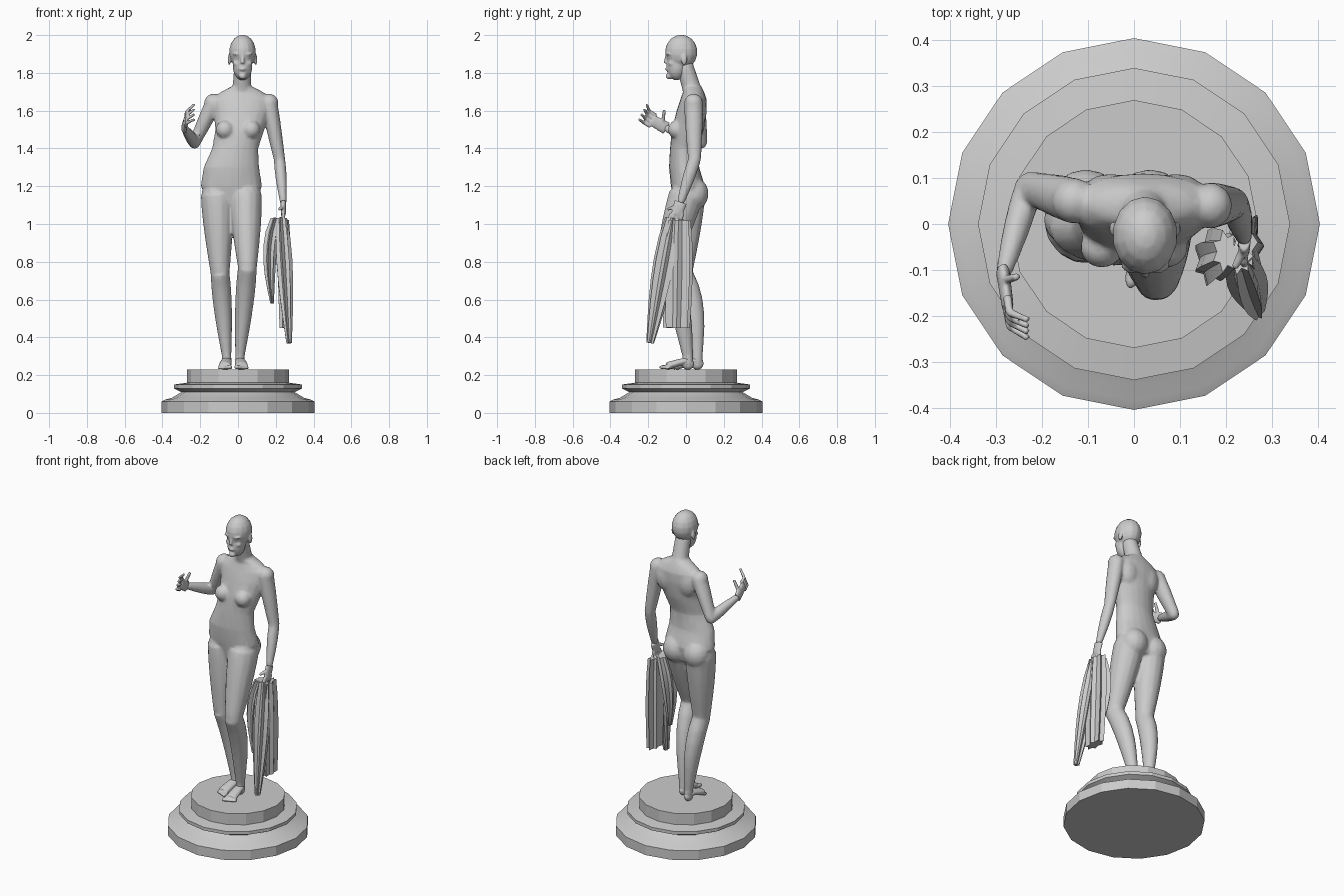
import bpy
import bmesh
from math import cos, sin, pi
from mathutils import Vector, Matrix

cube = bpy.data.objects.get("Cube")
if cube:
    bpy.data.objects.remove(cube, do_unlink=True)

stone = bpy.data.materials.new("grey_stone")
stone.use_nodes = True
stone.diffuse_color = (0.6, 0.6, 0.6, 1)
stone.node_tree.nodes["Principled BSDF"].inputs["Base Color"].default_value = stone.diffuse_color

RIGHT, FRONT, UP = Vector((1, 0, 0)), Vector((0, -1, 0)), Vector((0, 0, 1))
DECK = 0.23


def skin(bm, rings):
    """Bridge a row of vertex rings and cap both ends."""
    for lower, upper in zip(rings, rings[1:]):
        for k in range(len(lower)):
            bm.faces.new((lower[k - 1], lower[k], upper[k], upper[k - 1]))
    bm.faces.new(rings[0])
    bm.faces.new(rings[-1])


def ring(bm, centre, across, outward, sides, pleat=0):
    """Make an elliptical ring; pleat pulls every second vertex inward."""
    verts = []
    for k in range(sides):
        angle = 2 * pi * k / sides
        offset = across * cos(angle) + outward * sin(angle)
        verts.append(bm.verts.new(centre + offset * (1 - pleat * (k % 2))))
    return verts


def limb(bm, start, end, first, last, flat=1, bulge=0, bow=Vector(), sides=14, pleat=0):
    """Taper between two points, swelling by bulge and bending by bow midway."""
    along = (end - start).normalized()
    across = (RIGHT - along * along.dot(RIGHT)).normalized()
    outward = along.cross(across)
    rings = []
    steps = 6
    for i in range(steps + 1):
        t = i / steps
        swell = sin(pi * t ** 0.8)
        radius = first + (last - first) * t + bulge * swell
        centre = start.lerp(end, t) + bow * swell
        rings.append(ring(bm, centre, across * radius, outward * radius * flat, sides, pleat))
    skin(bm, rings)


def blob(bm, centre, *radii):
    """Add an ellipsoid, or a ball when one radius is given."""
    scale = radii if len(radii) == 3 else radii * 3
    place = Matrix.Translation(centre) @ Matrix.Diagonal((*scale, 1))
    bmesh.ops.create_uvsphere(bm, u_segments=14, v_segments=9, radius=1, matrix=place)


def finish(bm, name, voxel=None):
    """Turn the parts into one object, fused into a single skin if asked."""
    bmesh.ops.recalc_face_normals(bm, faces=bm.faces)
    mesh = bpy.data.meshes.new(name)
    bm.to_mesh(mesh)
    bm.free()
    mesh.materials.append(stone)
    obj = bpy.data.objects.new(name, mesh)
    bpy.context.collection.objects.link(obj)
    if voxel:
        remesh = obj.modifiers.new("Fuse", 'REMESH')
        remesh.mode = 'VOXEL'
        remesh.voxel_size = voxel
        remesh.use_smooth_shade = True
        smooth = obj.modifiers.new("Soften", 'SMOOTH')
        smooth.iterations = 3
        facet = obj.modifiers.new("Facet", 'DECIMATE')
        facet.ratio = 0.2
    else:
        bpy.ops.object.select_all(action='DESELECT')
        obj.select_set(True)
        bpy.context.view_layer.objects.active = obj
        bpy.ops.object.shade_smooth_by_angle(angle=pi / 9)


def leg(bm, hip, knee, ankle):
    """Thigh, knee, calf and ankle."""
    blob(bm, hip, 0.085)
    limb(bm, hip, knee, 0.087, 0.05, flat=1.07, bulge=0.006)
    blob(bm, knee, 0.05)
    limb(bm, knee, ankle, 0.05, 0.025, flat=1.15, bulge=0.009, bow=FRONT * -0.025)
    limb(bm, ankle, ankle - UP * 0.05, 0.025, 0.027, flat=1.15)


def arm(bm, shoulder, elbow, wrist):
    """Shoulder, upper arm, elbow and forearm."""
    blob(bm, shoulder, 0.05)
    limb(bm, shoulder, elbow, 0.044, 0.03, flat=1.15, bulge=0.002)
    blob(bm, elbow, 0.031)
    limb(bm, elbow, wrist, 0.03, 0.017, flat=1.1, bulge=0.005)


def hand(name, wrist, reach, span, curl):
    """Flat palm, four bent fingers and a thumb."""
    bm = bmesh.new()
    palm = wrist + reach
    limb(bm, wrist - reach * 0.1, palm, 0.015, 0.013, flat=2.3)
    for k in range(4):
        root = palm + span * (k / 3 - 0.5) - reach * 0.1
        knuckle = root + reach * 0.5
        limb(bm, root, knuckle, 0.01, 0.009, sides=8)
        limb(bm, knuckle, knuckle + curl + span * (k / 9 - 0.2), 0.009, 0.007, sides=8)
    base = wrist + reach * 0.3 + span * 0.3
    limb(bm, base, base + (span + curl) * 0.7, 0.011, 0.008, sides=8)
    finish(bm, name, voxel=0.004)


def foot(name, ankle, side):
    """Heel, instep and five toes, splayed slightly outward."""
    bm = bmesh.new()
    heel = Vector((ankle.x, ankle.y, DECK + 0.03))
    ball = heel + FRONT * 0.11 + RIGHT * side * 0.01 - UP * 0.012
    blob(bm, heel, 0.025, 0.034, 0.032)
    limb(bm, heel + UP * 0.02, ball, 0.026, 0.034, flat=0.6, bulge=0.002)
    for k in range(5):
        toe = ball + RIGHT * side * 0.014 * (k - 2) + FRONT * (0.018 - 0.005 * k)
        size = 0.012 - 0.001 * k
        blob(bm, Vector((toe.x, toe.y, DECK + size)), size, size * 2, size)
    finish(bm, name, voxel=0.005)


# Stepped round plinth
bm = bmesh.new()
steps = [(0.405, 0), (0.405, 0.06), (0.385, 0.07), (0.35, 0.08), (0.3, 0.11),
         (0.34, 0.13), (0.34, 0.15), (0.27, 0.16), (0.27, DECK)]
skin(bm, [ring(bm, UP * height, RIGHT * radius, FRONT * radius, 16) for radius, height in steps])
finish(bm, "plinth")

# Torso rings from crotch to neck: centre, then half width and half depth
bm = bmesh.new()
torso = [(-.03, .01, 1.1, .11, .07), (-.035, .01, 1.2, .163, .09), (-.035, -.01, 1.3, .147, .08),
         (-.015, -.01, 1.4, .122, .075), (.01, .01, 1.5, .13, .085), (.02, .03, 1.6, .15, .08),
         (.02, .04, 1.66, .16, .07), (.02, .04, 1.7, .11, .055), (.02, .03, 1.73, .05, .05)]
skin(bm, [ring(bm, Vector(centre), RIGHT * width, FRONT * depth, 20)
          for *centre, width, depth in torso])
limb(bm, Vector((.02, .035, 1.7)), Vector((.025, -.01, 1.85)), 0.05, 0.045)
for side in (-1, 1):
    blob(bm, (side * .07, -.05, 1.5), .048, .046, .048)
    blob(bm, (side * .07 - .035, .045, 1.16), .08, .075, .085)
    blob(bm, (side * .07 + .02, .06, 1.6), .07, .05, .09)

# Straight right leg, bent left leg, raised right arm and hanging left arm
right_ankle, left_ankle = Vector((-.06, .06, .3)), Vector((.01, .01, .3))
right_wrist, left_wrist = Vector((-.285, -.11, 1.51)), Vector((.24, -.03, 1.11))
leg(bm, Vector((-.11, .01, 1.15)), Vector((-.095, -.02, .74)), right_ankle)
leg(bm, Vector((.04, 0, 1.15)), Vector((.05, -.115, .77)), left_ankle)
arm(bm, Vector((-.13, .05, 1.64)), Vector((-.23, .08, 1.43)), right_wrist)
arm(bm, Vector((.165, .04, 1.64)), Vector((.22, .045, 1.34)), left_wrist)
finish(bm, "body", voxel=0.008)
foot("right_foot", right_ankle, -1)
foot("left_foot", left_ankle, 1)
hand("right_hand", right_wrist, reach=Vector((.01, -.07, .04)),
     span=Vector((0, .03, .06)), curl=Vector((.04, -.02, .03)))
hand("left_hand", left_wrist, reach=Vector((0, -.02, -.06)),
     span=Vector((0, -.06, 0)), curl=Vector((-.03, 0, -.02)))

# Head: skull, face, nose, lips, chin, brows, cheeks and ears
bm = bmesh.new()
face = Vector((.024, -.1, 1.82))
blob(bm, face + Vector((0, .075, .09)), .072, .086, .092)
blob(bm, face + Vector((0, .05, .015)), .053, .054, .075)
limb(bm, face + UP * .08, face + UP * .03 + FRONT * .008, .007, .012, sides=8)
blob(bm, face, .018, .011, .009)
blob(bm, face - UP * .037 - FRONT * .01, .02, .018, .017)
for side in (-RIGHT, RIGHT):
    blob(bm, face + side * .028 + UP * .08 - FRONT * .01, .026, .018, .008)
    blob(bm, face + side * .03 + UP * .03 - FRONT * .025, .022, .02, .018)
    blob(bm, face + side * .07 + UP * .05 - FRONT * .09, .008, .016, .03)
finish(bm, "head", voxel=0.005)

# Cloth hanging from the left hand in three pleated folds
for name, top, bottom, first, last, flat, bulge, bow in (
        ("cloth_front_fold", (.23, -.07, 1.03), (.27, -.19, .37), .03, .015, 1.4, .02, 0),
        ("cloth_middle_fold", (.24, -.04, 1.02), (.25, -.05, .45), .03, .033, 2.2, .006, 0),
        ("cloth_inner_fold", (.2, -.06, 1.03), (.18, -.1, .58), .03, .01, 1.6, .016, -.025)):
    bm = bmesh.new()
    limb(bm, Vector(top), Vector(bottom), first, last, flat, bulge, RIGHT * bow, pleat=0.35)
    finish(bm, name)
